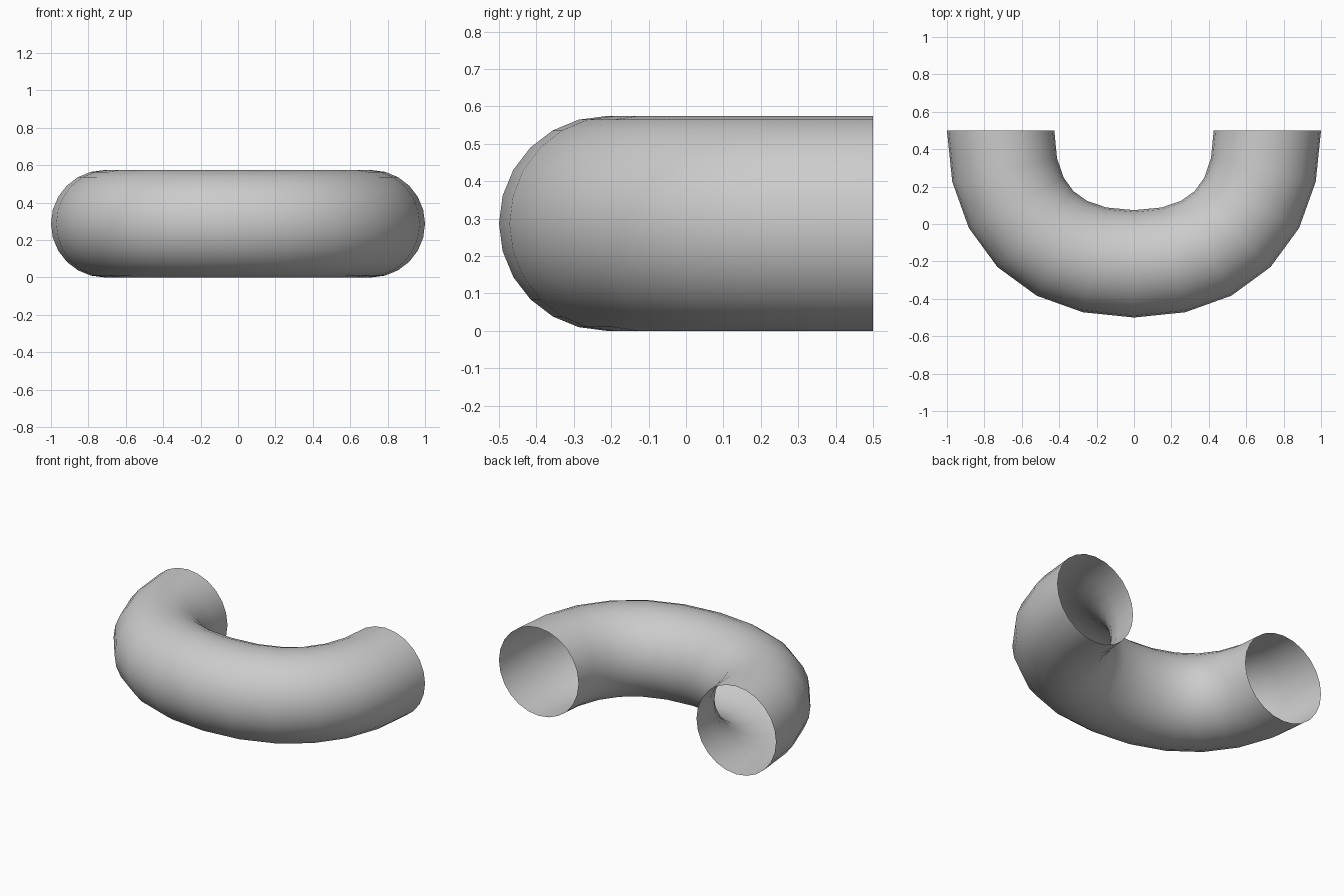
import bpy

cube = bpy.data.objects.get("Cube")
if cube:
    bpy.data.objects.remove(cube, do_unlink=True)

TUBE = 0.287           # pipe radius
BEND = 1.0 - TUBE      # centre-line radius
HANDLE = 0.455         # handle length, slightly squarer than a circle
END_Y = 0.5

# Plain grey material
grey = bpy.data.materials.new("plain_grey")
grey.use_nodes = True
colour = (0.6, 0.6, 0.6, 1.0)
grey.diffuse_color = colour
grey.node_tree.nodes["Principled BSDF"].inputs["Base Color"].default_value = colour

# U-shaped centre line with a round bevel, open at both ends
path = bpy.data.curves.new("pipe_bend", "CURVE")
path.dimensions = "3D"
path.resolution_u = 6
path.bevel_depth = TUBE
path.bevel_resolution = 10
path.use_fill_caps = False
spline = path.splines.new("BEZIER")
spline.resolution_u = 6
spline.bezier_points.add(2)
stations = [
    ((-BEND, END_Y), (0, -HANDLE)),
    ((0, END_Y - BEND), (HANDLE, 0)),
    ((BEND, END_Y), (0, HANDLE)),
]
for point, ((x, y), (dx, dy)) in zip(spline.bezier_points, stations):
    point.handle_left_type = point.handle_right_type = "FREE"
    point.co = (x, y, TUBE)
    point.handle_left = (x - dx, y - dy, TUBE)
    point.handle_right = (x + dx, y + dy, TUBE)

pipe = bpy.data.objects.new("pipe_bend", path)
bpy.context.collection.objects.link(pipe)

# Turn the swept pipe into a smooth-shaded mesh
bpy.ops.object.select_all(action="DESELECT")
pipe.select_set(True)
bpy.context.view_layer.objects.active = pipe
bpy.ops.object.convert(target="MESH")
pipe = bpy.context.view_layer.objects.active
pipe.name = "pipe_bend"
pipe.data.materials.clear()
pipe.data.materials.append(grey)
bpy.ops.object.shade_smooth()
